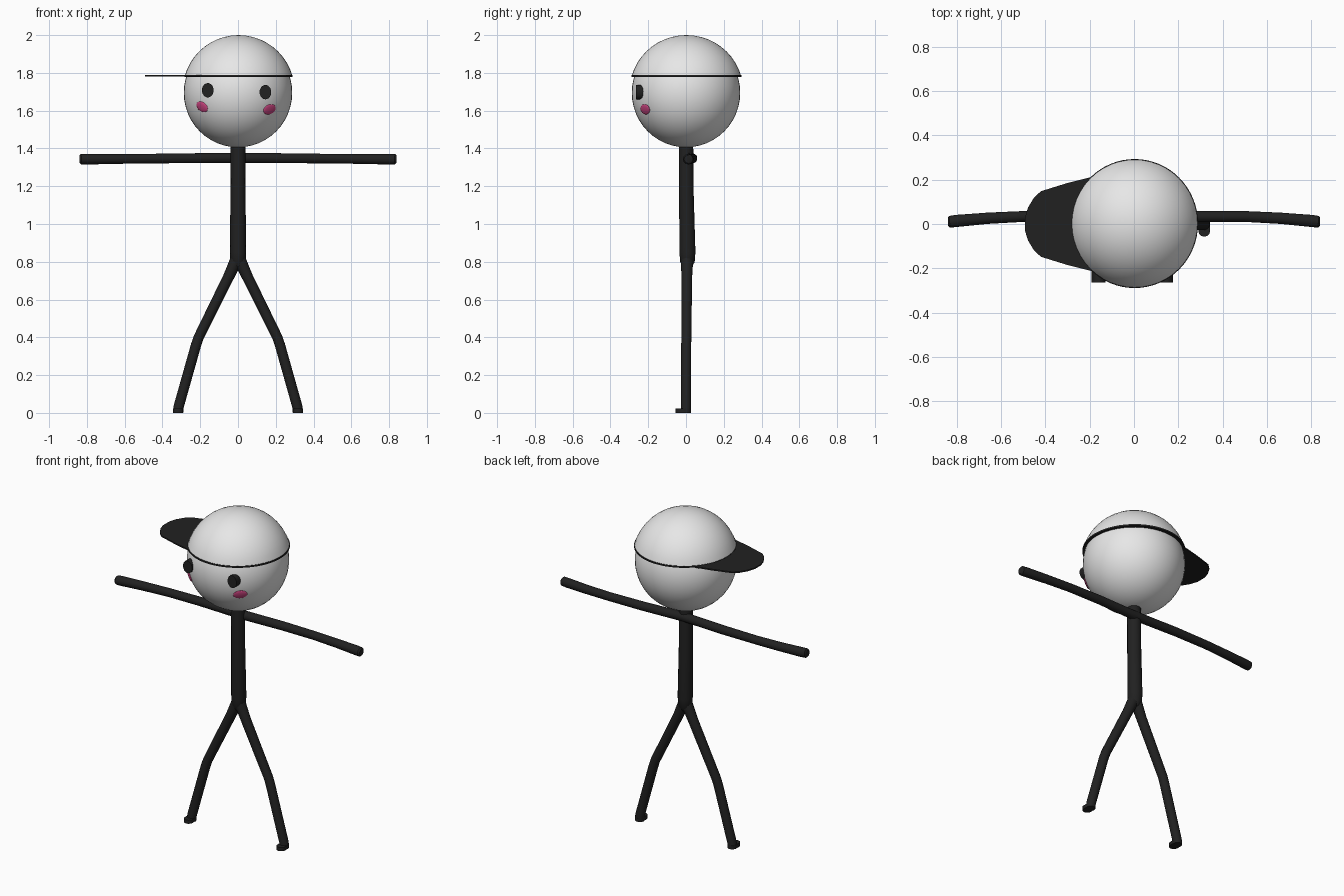
import bpy, bmesh, math
from mathutils import Vector, Matrix

if "Cube" in bpy.data.objects:
    bpy.data.objects.remove(bpy.data.objects["Cube"])


def material(name, col):
    m = bpy.data.materials.new(name)
    m.diffuse_color = (*col, 1)
    m.use_nodes = True
    m.node_tree.nodes["Principled BSDF"].inputs["Base Color"].default_value = m.diffuse_color
    return m


WHITE = material("white", (0.8, 0.8, 0.8))
BLACK = material("black", (0.015, 0.015, 0.015))
PINK = material("pink", (0.6, 0.06, 0.22))


def finish(name, bm, mat, angle=40):
    bmesh.ops.recalc_face_normals(bm, faces=bm.faces)
    me = bpy.data.meshes.new(name)
    bm.to_mesh(me)
    bm.free()
    me.materials.append(mat)
    ob = bpy.data.objects.new(name, me)
    bpy.context.collection.objects.link(ob)
    bpy.ops.object.select_all(action='DESELECT')
    bpy.context.view_layer.objects.active = ob
    ob.select_set(True)
    bpy.ops.object.shade_smooth_by_angle(angle=math.radians(angle))
    return ob


def ball(name, mat, matrix, cut=None, segs=48):
    """Unit sphere placed by a matrix, optionally keeping only what is above z = cut."""
    bm = bmesh.new()
    bmesh.ops.create_uvsphere(bm, u_segments=segs, v_segments=segs // 2, radius=1, matrix=matrix)
    if cut is not None:
        bmesh.ops.bisect_plane(bm, geom=bm.verts[:] + bm.edges[:] + bm.faces[:],
                               plane_co=(0, 0, cut), plane_no=(0, 0, 1), clear_inner=True)
    return finish(name, bm, mat)


def tube(name, path, mat, sides=14):
    """Round limb through (x, y, z, radius) points, capped at both ends."""
    bm = bmesh.new()
    pts = [Vector(p[:3]) for p in path]
    rings = []
    for i, p in enumerate(pts):
        t = (pts[min(i + 1, len(pts) - 1)] - pts[max(i - 1, 0)]).normalized()
        u = t.cross(Vector((0, 1, 0))).normalized()
        v = t.cross(u)
        rings.append([bm.verts.new(p + path[i][3] * (u * math.cos(a) + v * math.sin(a)))
                      for a in (2 * math.pi * k / sides for k in range(sides))])
    for a, b in zip(rings, rings[1:]):
        for k in range(sides):
            n = (k + 1) % sides
            bm.faces.new((a[k], a[n], b[n], b[k]))
    bm.faces.new(rings[0])
    bm.faces.new(rings[-1])
    return finish(name, bm, mat)


def slab(name, outline, z0, z1, mat):
    bm = bmesh.new()
    f = bm.faces.new([bm.verts.new((x, y, z0)) for x, y in outline])
    r = bmesh.ops.extrude_face_region(bm, geom=[f])
    for v in r["geom"]:
        if isinstance(v, bmesh.types.BMVert):
            v.co.z = z1
    return finish(name, bm, mat)


# Head and cap dome
HEAD = Vector((0, 0, 1.695))
ball("head", WHITE, Matrix.Translation(HEAD) @ Matrix.Diagonal((0.287, 0.287, 0.289, 1)))
ball("cap_dome", WHITE,
     Matrix.Translation((0.003, 0.002, 1.704)) @ Matrix.Diagonal((0.296, 0.301, 0.296, 1)), cut=1.787)

# Cap rim and sideways brim
rim = [(0.003 + 0.286 * math.cos(a), 0.002 + 0.291 * math.sin(a))
       for a in (2 * math.pi * k / 64 for k in range(64))]
slab("cap_rim", rim, 1.779, 1.789, BLACK)
half = [(-0.18, 0.215), (-0.30, 0.185), (-0.42, 0.148), (-0.452, 0.118), (-0.478, 0.075), (-0.492, 0.03)]
slab("cap_brim", half + [(x, -y) for x, y in reversed(half)], 1.78, 1.788, BLACK)

# Eyes: short oval pegs facing forward
for side, x, z in (("left", 0.145, 1.698), ("right", -0.16, 1.708)):
    bm = bmesh.new()
    bmesh.ops.create_cone(bm, cap_ends=True, segments=24, radius1=1, radius2=1, depth=1,
                          matrix=Matrix.Translation((x, -0.24, z)) @ Matrix.Diagonal((0.031, 0.05, 0.038, 1))
                          @ Matrix.Rotation(math.pi / 2, 4, 'X'))
    finish(side + "_eye", bm, BLACK)

# Cheeks: thin ovals lying on the head
for side, x, z, tilt in (("left", 0.167, 1.607, 0.15), ("right", -0.19, 1.62, 0.3)):
    d = Vector((x, 0, z - HEAD.z))
    d.y = -math.sqrt(0.287 ** 2 - d.length_squared)
    rot = d.to_track_quat('Z', 'Y').to_matrix().to_4x4()
    ball(side + "_cheek", PINK, Matrix.Translation(HEAD + d) @ rot
         @ Matrix.Rotation(tilt if x > 0 else -tilt, 4, 'Z')
         @ Matrix.Diagonal((0.04, 0.028, 0.007, 1)), segs=24)

# Torso
tube("torso", [(0, 0, 1.43, 0.039), (0, 0.002, 1.15, 0.04), (0, 0.008, 0.85, 0.043),
               (0, 0.007, 0.80, 0.04), (0, 0.005, 0.77, 0.024)], BLACK)

# Arms: one gently bowed tube from hand to hand
arm = [(0.839, 0.01, 1.343, 0.02), (0.832, 0.01, 1.343, 0.027), (0.80, 0.014, 1.343, 0.028),
       (0.66, 0.026, 1.344, 0.026), (0.5, 0.034, 1.346, 0.025), (0.28, 0.034, 1.348, 0.026)]
tube("arms", arm + [(0, 0.022, 1.35, 0.027)] + [(-x, *r) for x, *r in reversed(arm)], BLACK)

# Legs and small feet
for side, s in (("left", 1), ("right", -1)):
    tube(side + "_leg", [(0, 0.006, 0.83, 0.034), (s * 0.05, 0.004, 0.72, 0.029),
                         (s * 0.208, 0.002, 0.40, 0.027), (s * 0.222, 0.001, 0.36, 0.027),
                         (s * 0.315, 0, 0.03, 0.027), (s * 0.317, 0, 0.0, 0.027)], BLACK)
    foot = [(s * 0.317 + 0.027 * math.cos(a), (-0.03 if math.sin(a) < 0 else 0) + 0.027 * math.sin(a))
            for a in (2 * math.pi * (k + 0.5) / 16 for k in range(16))]
    slab(side + "_foot", foot, 0.0, 0.022, BLACK)
